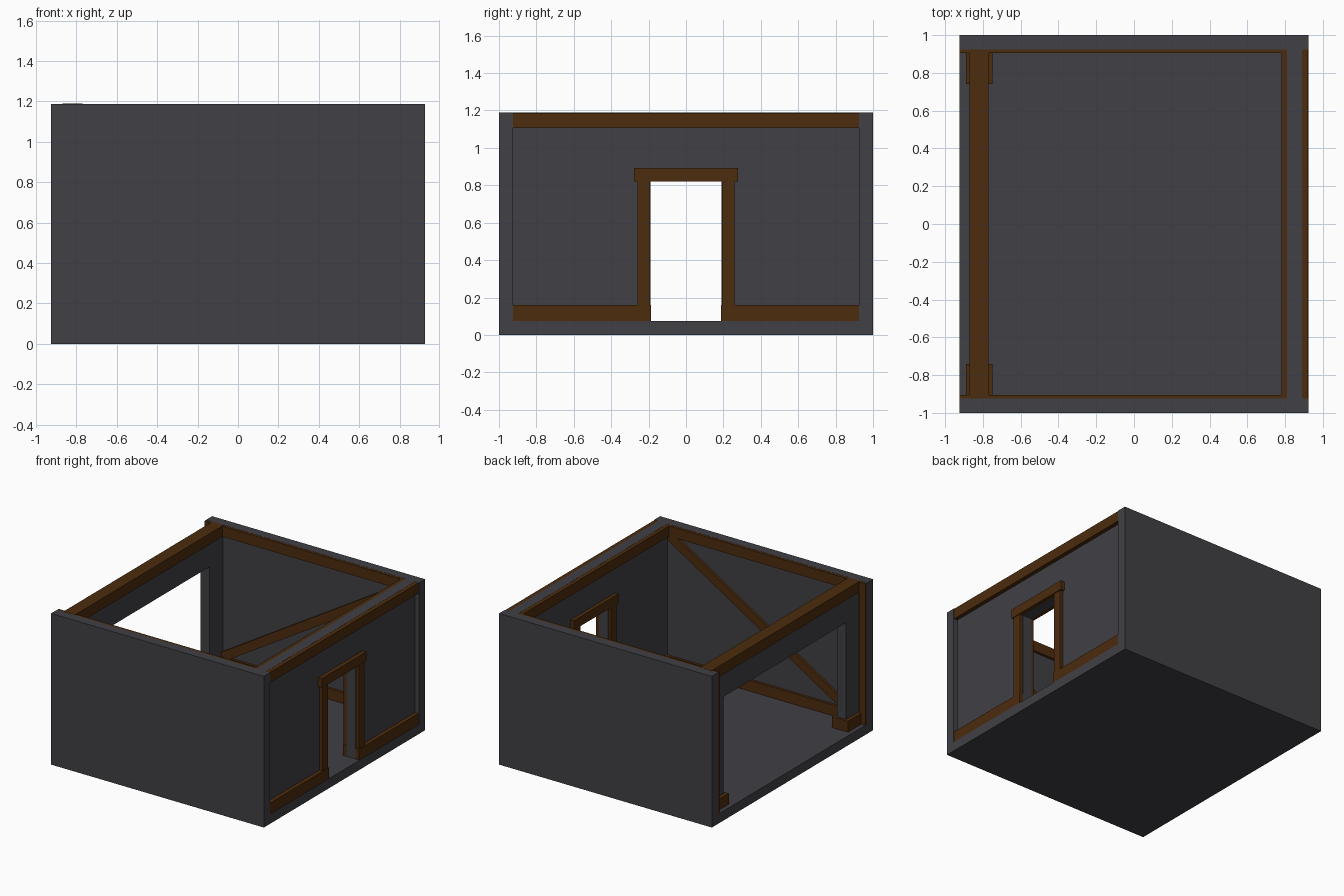
import bpy, bmesh, math
from mathutils import Matrix

if "Cube" in bpy.data.objects:
    bpy.data.objects.remove(bpy.data.objects["Cube"])


def material(name, rgb):
    m = bpy.data.materials.new(name)
    m.diffuse_color = (*rgb, 1)
    m.use_nodes = True
    m.node_tree.nodes["Principled BSDF"].inputs["Base Color"].default_value = m.diffuse_color
    return m


STONE = material("grey_stone", (0.052, 0.050, 0.058))
WOOD = material("brown_wood", (0.072, 0.025, 0.004))


def finish(name, bm, mat):
    bmesh.ops.recalc_face_normals(bm, faces=bm.faces[:])
    me = bpy.data.meshes.new(name)
    bm.to_mesh(me)
    bm.free()
    me.materials.append(mat)
    ob = bpy.data.objects.new(name, me)
    bpy.context.collection.objects.link(ob)
    return ob


def box(name, x, y, z, mat, tilt=0):
    """Box from (min, max) ranges, optionally tilted about its centre in the xz plane."""
    bm = bmesh.new()
    bmesh.ops.create_cube(bm, size=1)
    size = [b - a for a, b in (x, y, z)]
    mid = [(a + b) / 2 for a, b in (x, y, z)]
    bmesh.ops.transform(bm, verts=bm.verts[:], matrix=Matrix.Translation(mid)
                        @ Matrix.Rotation(-tilt, 4, 'Y') @ Matrix.Diagonal((*size, 1)))
    return finish(name, bm, mat)


def doorway_wall(name, x, half, opening, head):
    """Wall across y with a doorway, as an extruded arch-shaped profile."""
    pts = [(-half, FLOOR), (-half, TOP), (half, TOP), (half, FLOOR),
           (opening, FLOOR), (opening, head), (-opening, head), (-opening, FLOOR)]
    bm = bmesh.new()
    face = bm.faces.new([bm.verts.new((x[0], y, z)) for y, z in pts])
    ext = bmesh.ops.extrude_face_region(bm, geom=[face])
    verts = [v for v in ext["geom"] if isinstance(v, bmesh.types.BMVert)]
    bmesh.ops.translate(bm, verts=verts, vec=(x[1] - x[0], 0, 0))
    return finish(name, bm, STONE)


def span(s, a, b):
    return (min(s * a, s * b), max(s * a, s * b))


FLOOR, TOP = 0.075, 1.188
IN = 0.925                      # inner face of the side walls
LOW = (FLOOR, 0.16)             # sill beam heights
HIGH = (1.105, TOP - 0.001)     # top beam heights

# Stone shell
box("floor", (-0.925, 0.925), (-1, 1), (0, FLOOR), STONE)
doorway_wall("door_wall", (0.81, 0.89), IN, 0.19, 0.82)
doorway_wall("open_wall", (-0.86, -0.78), IN, 0.76, 0.92)

# Top beam over the wide opening
box("open_wall_top_beam", (-0.87, -0.77), (-IN, IN), (1.105, TOP + 0.001), WOOD)

for s, side in ((-1, "front"), (1, "back")):
    box(side + "_wall", (-0.925, 0.925), span(s, IN, 1), (FLOOR, TOP), STONE)
    # Thin timber framing on the inner face of the side wall
    strip = span(s, 0.905, IN)
    box(side + "_top_beam", (-0.925, 0.81), strip, HIGH, WOOD)
    box(side + "_sill_beam", (-0.925, 0.81), strip, LOW, WOOD)
    box(side + "_corner_post", (-0.925, -0.87), strip, (FLOOR, HIGH[0]), WOOD)
    dx, dz = 1.55, 0.945
    length = math.hypot(dx, dz)
    box(side + "_diagonal_brace", (0.005 - length / 2, 0.005 + length / 2), strip,
        (0.597, 0.667), WOOD, math.atan2(dz, dx))
    # Block at the foot of the wide opening
    box(side + "_foot_block", (-0.89, -0.75), span(s, 0.74, 0.905), LOW, WOOD)
    # Door-wall sills and door posts, on both faces of the wall
    for face, sill, post in (("outer", (0.89, 0.922), (0.89, 0.917)),
                             ("inner", (0.78, 0.81), (0.785, 0.81))):
        box(f"{side}_{face}_door_sill", sill, span(s, 0.188, IN), LOW, WOOD)
        box(f"{side}_{face}_door_post", post, span(s, 0.192, 0.26), (FLOOR, 0.82), WOOD)

# Lintel and top beams of the door wall
for face, x in (("outer", (0.89, 0.922)), ("inner", (0.78, 0.81))):
    box(face + "_door_wall_top_beam", x, (-IN, IN), HIGH, WOOD)
box("door_lintel", (0.78, 0.923), (-0.277, 0.277), (0.82, 0.893), WOOD)
